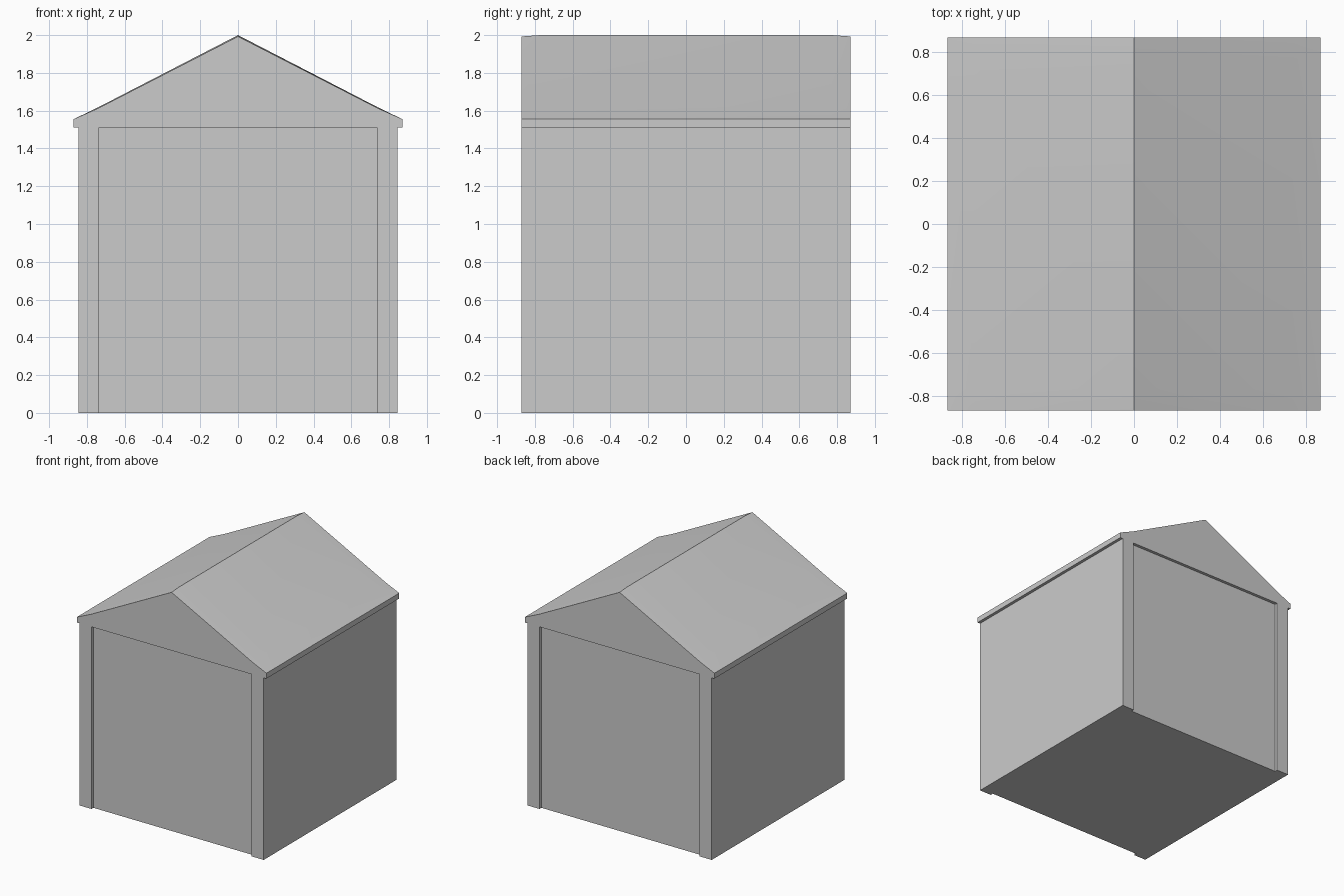
import bpy, bmesh, math

if "Cube" in bpy.data.objects:
    bpy.data.objects.remove(bpy.data.objects["Cube"])


def finish(name, bm):
    bmesh.ops.recalc_face_normals(bm, faces=bm.faces)
    mesh = bpy.data.meshes.new(name)
    bm.to_mesh(mesh)
    bm.free()
    obj = bpy.data.objects.new(name, mesh)
    bpy.context.collection.objects.link(obj)
    return obj


EAVE_Z = 1.51
WALL, POST, OUT = 0.845, 0.735, 0.87

# Walls: footprint with recessed front and back panels between corner posts
quarter = [(WALL, OUT), (POST, OUT), (POST, WALL)]
footprint = (quarter
             + [(-x, y) for x, y in reversed(quarter)]
             + [(-x, -y) for x, y in quarter]
             + [(x, -y) for x, y in reversed(quarter)])
bm = bmesh.new()
base = bm.faces.new([bm.verts.new((x, y, 0)) for x, y in footprint])
top = bmesh.ops.extrude_face_region(bm, geom=[base])["geom"]
bmesh.ops.translate(bm, vec=(0, 0, EAVE_Z),
                    verts=[v for v in top if isinstance(v, bmesh.types.BMVert)])
finish("walls", bm)

# Roof: gable slab, very slightly lower towards its ends and eaves
end_half = [(0.74, 1.613), (0, 1.993)]
mid_half = [(0.74, 1.618), (0, 2.0)]


def section(half):
    right = [(OUT, EAVE_Z), (OUT, 1.555)] + half
    return right + [(-x, z) for x, z in reversed(right[:-1])]


bm = bmesh.new()
rings = []
for y, half in ((-OUT, end_half), (-0.77, mid_half), (0.77, mid_half), (OUT, end_half)):
    rings.append([bm.verts.new((x, y, z)) for x, z in section(half)])
for a, b in zip(rings, rings[1:]):
    for i in range(len(a)):
        j = (i + 1) % len(a)
        bm.faces.new((a[i], a[j], b[j], b[i]))
bm.faces.new(rings[0])
bm.faces.new(rings[-1])
roof = finish("roof", bm)

# Soften only the faint bends in the roof surface
bpy.context.view_layer.objects.active = roof
roof.select_set(True)
bpy.ops.object.shade_smooth_by_angle(angle=math.radians(20))
